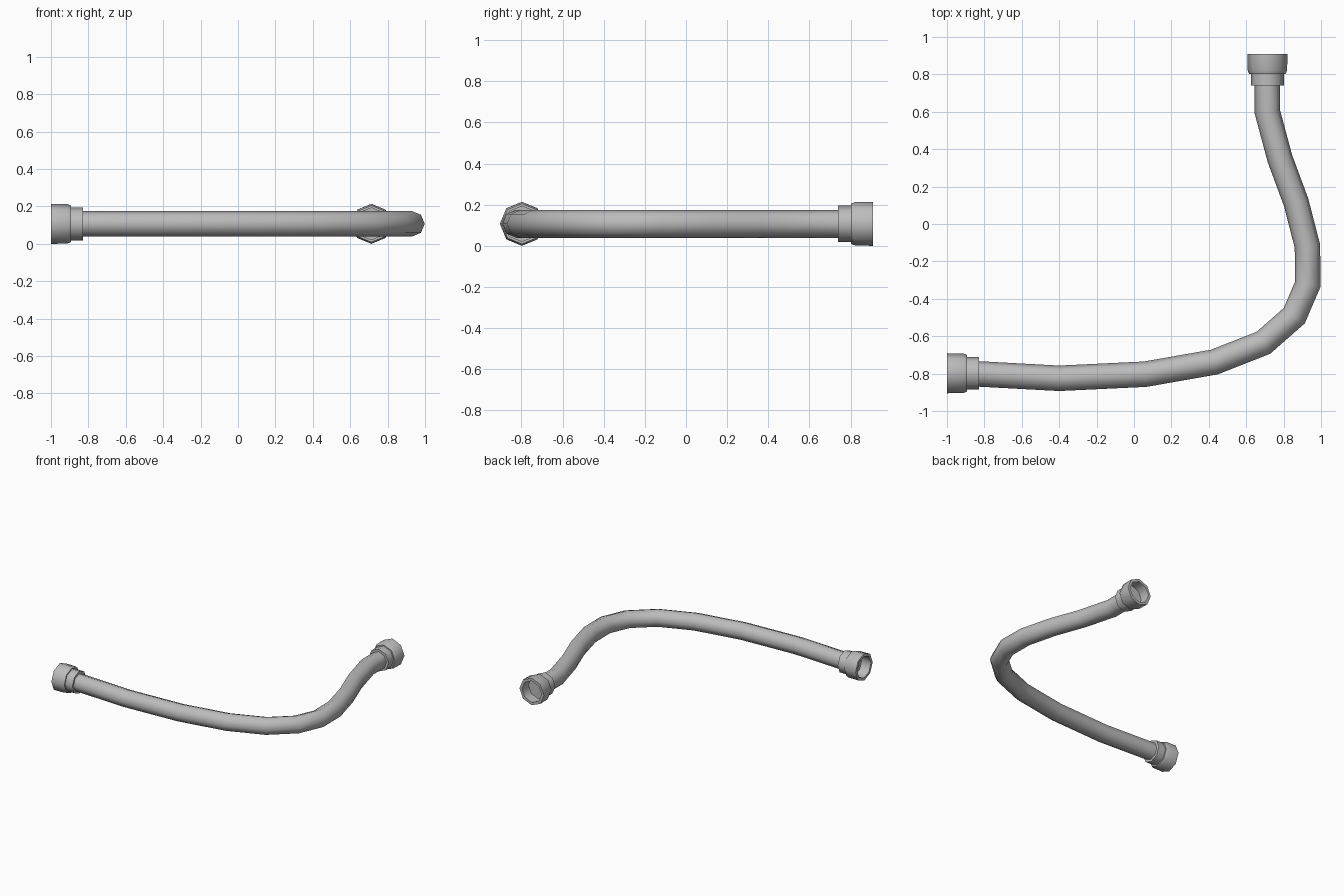
import bpy, bmesh, math
from mathutils import Vector

cube = bpy.data.objects.get("Cube")
if cube:
    bpy.data.objects.remove(cube, do_unlink=True)

AXIS_Z = 0.107
SIDES = 8

metal = bpy.data.materials.new("grey metal")
metal.use_nodes = True
grey = (0.5, 0.5, 0.5, 1)
metal.diffuse_color = grey
metal.node_tree.nodes["Principled BSDF"].inputs["Base Color"].default_value = grey


def skin(name, rings):
    """Octagonal skin through rings of (centre, tangent, radius, mitre stretch)."""
    bm = bmesh.new()
    up = Vector((0, 0, 1))
    loops = []
    for centre, tangent, radius, stretch in rings:
        side = tangent.cross(up).normalized()
        loop = []
        for i in range(SIDES):
            a = 2 * math.pi * i / SIDES
            loop.append(bm.verts.new(centre + radius * (side * math.cos(a) * stretch + up * math.sin(a))))
        loops.append(loop)
    for a, b in zip(loops, loops[1:]):
        for i in range(SIDES):
            j = (i + 1) % SIDES
            bm.faces.new((a[i], a[j], b[j], b[i]))
    bm.faces.new(loops[0])
    bm.faces.new(loops[-1])
    bmesh.ops.recalc_face_normals(bm, faces=bm.faces)
    mesh = bpy.data.meshes.new(name)
    bm.to_mesh(mesh)
    bm.free()
    mesh.materials.append(metal)
    obj = bpy.data.objects.new(name, mesh)
    bpy.context.collection.objects.link(obj)
    bpy.ops.object.select_all(action='DESELECT')
    obj.select_set(True)
    bpy.context.view_layer.objects.active = obj
    bpy.ops.object.shade_smooth_by_angle(angle=math.radians(60))


def lathe(name, start, direction, profile):
    skin(name, [(start + direction * d, direction, r, 1) for d, r in profile])


# Bent hose, mitred at each bend
path = [Vector((x, y, AXIS_Z)) for x, y in (
    (-0.86, -0.80), (-0.4, -0.825), (0.06, -0.803), (0.43, -0.738),
    (0.692, -0.635), (0.857, -0.49), (0.93, -0.32), (0.927, -0.118),
    (0.867, 0.115), (0.78, 0.35), (0.713, 0.6), (0.713, 0.78))]
rings = []
for i, p in enumerate(path):
    into = (p - path[max(i - 1, 0)]).normalized()
    out = (path[min(i + 1, len(path) - 1)] - p).normalized()
    into, out = (into if i else out), (out if i < len(path) - 1 else into)
    tangent = (into + out).normalized()
    rings.append((p, tangent, 0.068, 1 / tangent.dot(out)))
skin("hose", rings)

# Collar and hollow nut at each end
ends = (("left_front", Vector((-0.83, -0.798, AXIS_Z)), Vector((-1, 0, 0))),
        ("right_back", Vector((0.713, 0.74, AXIS_Z)), Vector((0, 1, 0))))
for label, start, direction in ends:
    lathe("collar_" + label, start, direction, [(0, 0.088), (0.07, 0.088)])
    lathe("nut_" + label, start, direction,
          [(0.063, 0.098), (0.083, 0.106), (0.17, 0.107), (0.17, 0.085), (0.09, 0.085)])
